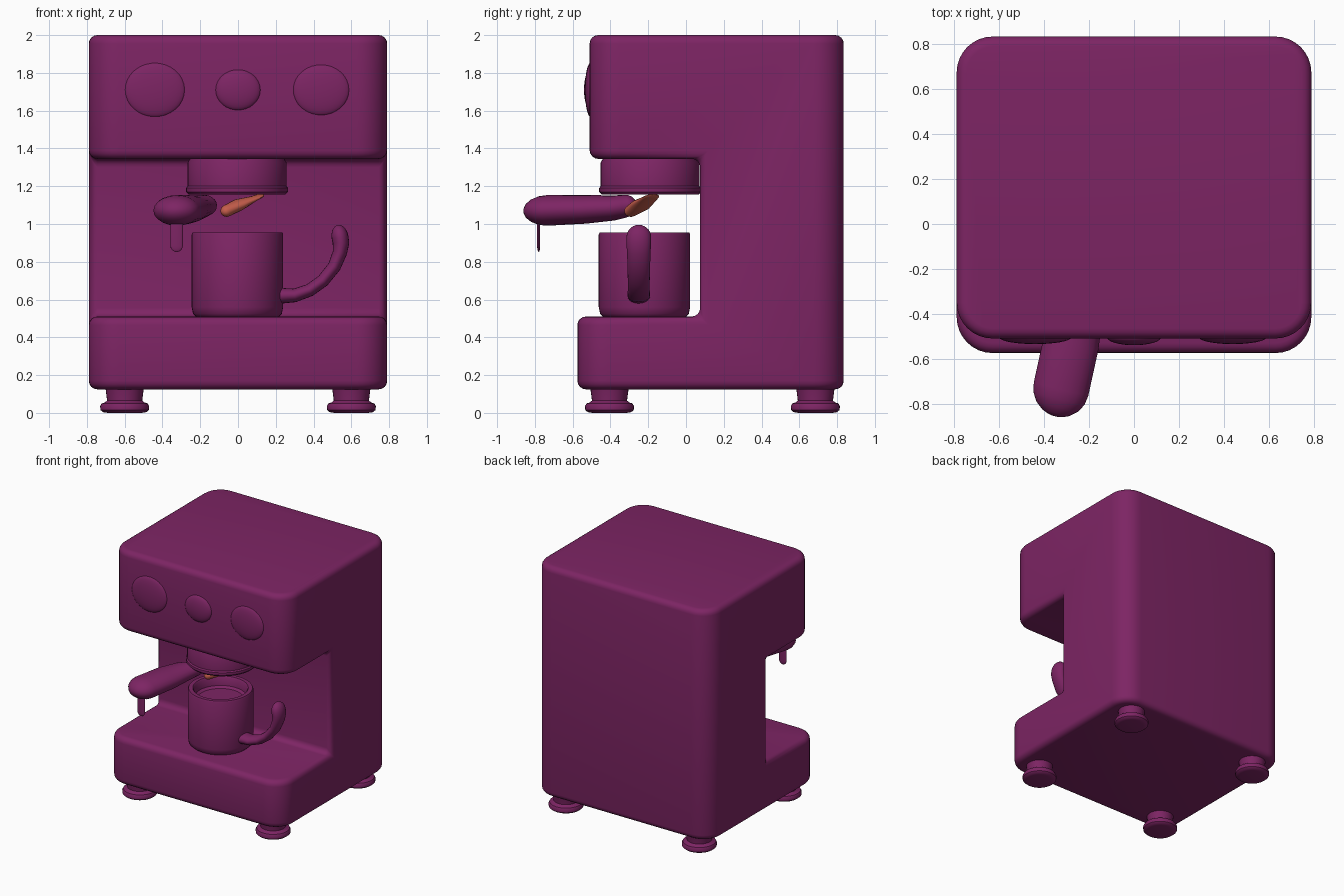
import bpy, bmesh, math
from mathutils import Vector

if "Cube" in bpy.data.objects:
    bpy.data.objects.remove(bpy.data.objects["Cube"])


def material(name, rgb):
    m = bpy.data.materials.new(name)
    m.diffuse_color = (*rgb, 1)
    m.use_nodes = True
    m.node_tree.nodes["Principled BSDF"].inputs["Base Color"].default_value = m.diffuse_color
    return m


PLUM = material("plum", (0.205, 0.018, 0.127))
COPPER = material("copper", (0.56, 0.11, 0.07))


def finish(bm, name, mat=PLUM, angle=35):
    bmesh.ops.recalc_face_normals(bm, faces=bm.faces)
    me = bpy.data.meshes.new(name)
    bm.to_mesh(me)
    bm.free()
    me.materials.append(mat)
    ob = bpy.data.objects.new(name, me)
    bpy.context.collection.objects.link(ob)
    bpy.ops.object.select_all(action='DESELECT')
    ob.select_set(True)
    bpy.context.view_layer.objects.active = ob
    bpy.ops.object.shade_smooth_by_angle(angle=math.radians(angle))
    return ob


def skin(rings, bm):
    """Join equal rings of points into a closed skin with capped ends."""
    vs = [[bm.verts.new(p) for p in r] for r in rings]
    n = len(vs[0])
    for a, b in zip(vs, vs[1:]):
        for i in range(n):
            j = (i + 1) % n
            bm.faces.new((a[i], a[j], b[j], b[i]))
    bm.faces.new(vs[0])
    bm.faces.new(vs[-1])


def lathe(name, x, y, profile, n=48):
    """Turn a (radius, z) profile around a vertical axis."""
    bm = bmesh.new()
    skin([[(x + r * math.cos(2 * math.pi * i / n), y + r * math.sin(2 * math.pi * i / n), z)
           for i in range(n)] for r, z in profile], bm)
    return finish(bm, name)


def sweep(name, stations, side, mat=PLUM, n=20):
    """Round-ended tube; a station is (point, half width along side, half thickness)."""
    st = [(Vector(p), a, b) for p, a, b in stations]
    side = Vector(side).normalized()
    d0 = (st[0][0] - st[1][0]).normalized()
    d1 = (st[-1][0] - st[-2][0]).normalized()

    def cap(s, d):
        p, a, b = s
        return [(p + d * max(a, b) * math.sin(t), a * math.cos(t), b * math.cos(t))
                for t in (0.35, 0.7, 1.05, 1.3, 1.48)]
    st = cap(st[0], d0)[::-1] + st + cap(st[-1], d1)
    rings = []
    for k, (p, a, b) in enumerate(st):
        t = (st[min(k + 1, len(st) - 1)][0] - st[max(k - 1, 0)][0]).normalized()
        up = t.cross(side).normalized()
        rings.append([p + side * a * math.cos(2 * math.pi * i / n)
                      + up * b * math.sin(2 * math.pi * i / n) for i in range(n)])
    bm = bmesh.new()
    skin(rings, bm)
    return finish(bm, name, mat, 60)


# C-shaped machine body: side profile, rounded uprights, softened edges
W = 0.79
outline = [(-0.575, 0.125), (0.835, 0.125), (0.835, 2.0), (-0.51, 2.0),
           (-0.51, 1.345), (0.075, 1.345), (0.075, 0.51), (-0.575, 0.51)]
bm = bmesh.new()
skin([[(x, y, z) for y, z in outline] for x in (-W, W)], bm)
bmesh.ops.recalc_face_normals(bm, faces=bm.faces)
uprights = [e for e in bm.edges
            if abs(e.verts[0].co.z - e.verts[1].co.z) > 0.1 and abs(e.verts[0].co.y - 0.075) > 0.01]
bmesh.ops.bevel(bm, geom=uprights, offset=0.16, segments=8, profile=0.5, affect='EDGES')
sharp = [e for e in bm.edges if e.calc_face_angle(0) > 0.7]
bmesh.ops.bevel(bm, geom=sharp, offset=0.045, segments=4, profile=0.5,
                affect='EDGES', clamp_overlap=False)
finish(bm, "machine_body")

# Control knobs: flattened domes on the head front
for name, x, r, depth in (("left_dial", -0.44, 0.16, 0.03), ("centre_button", 0, 0.12, 0.035),
                          ("right_dial", 0.44, 0.15, 0.03)):
    bm = bmesh.new()
    bmesh.ops.create_uvsphere(bm, u_segments=32, v_segments=16, radius=1)
    for v in bm.verts:
        c = v.co
        v.co = (x + c.x * r, -0.505 + c.y * depth, 1.71 + c.z * r * 0.9)
    finish(bm, name)

# Brew head under the overhang
lathe("brew_head", -0.005, -0.19,
      [(0.245, 1.37), (0.25, 1.345), (0.262, 1.325), (0.262, 1.2), (0.27, 1.19),
       (0.27, 1.17), (0.255, 1.155), (0.2, 1.155)])

# Filter handle, its drip pin and copper spout
sweep("filter_handle", [((-0.325, -0.735, 1.072), 0.125, 0.081), ((-0.28, -0.53, 1.078), 0.125, 0.076),
                        ((-0.235, -0.38, 1.085), 0.10, 0.066), ((-0.19, -0.32, 1.095), 0.07, 0.06)],
      (1, -0.25, 0))
sweep("handle_pin", [((-0.325, -0.78, 1.04), 0.033, 0.008), ((-0.325, -0.78, 0.95), 0.033, 0.008),
                     ((-0.325, -0.78, 0.885), 0.033, 0.008)], (1, 0, 0))
sweep("copper_spout", [((-0.06, -0.29, 1.07), 0.035, 0.032), ((0.0, -0.24, 1.10), 0.06, 0.032),
                       ((0.09, -0.19, 1.138), 0.05, 0.012)], (-0.5, 0.8, 0), COPPER)

# Cup with recessed inside and open handle
lathe("cup", -0.003, -0.22,
      [(0.19, 0.5), (0.215, 0.505), (0.235, 0.525), (0.242, 0.56), (0.242, 0.945), (0.236, 0.956),
       (0.205, 0.956), (0.196, 0.945), (0.19, 0.885), (0.17, 0.87), (0.02, 0.87)])
sweep("cup_handle", [((0.22, -0.25, 0.62), 0.06, 0.042), ((0.30, -0.25, 0.622), 0.06, 0.036),
                     ((0.38, -0.25, 0.65), 0.058, 0.034), ((0.45, -0.25, 0.70), 0.058, 0.034),
                     ((0.51, -0.25, 0.775), 0.06, 0.035), ((0.54, -0.25, 0.85), 0.062, 0.038),
                     ((0.545, -0.25, 0.90), 0.066, 0.044), ((0.54, -0.25, 0.93), 0.066, 0.045)],
      (0, 1, 0))

# Four flanged feet
for fx, sx in (("left", -1), ("right", 1)):
    for fy, y in (("front", -0.405), ("back", 0.685)):
        lathe(f"{fy}_{fx}_foot", sx * 0.6, y,
              [(0.105, 0.14), (0.1, 0.12), (0.093, 0.065), (0.105, 0.055), (0.122, 0.05),
               (0.13, 0.035), (0.128, 0.015), (0.115, 0.004), (0.09, 0.0)], 32)
